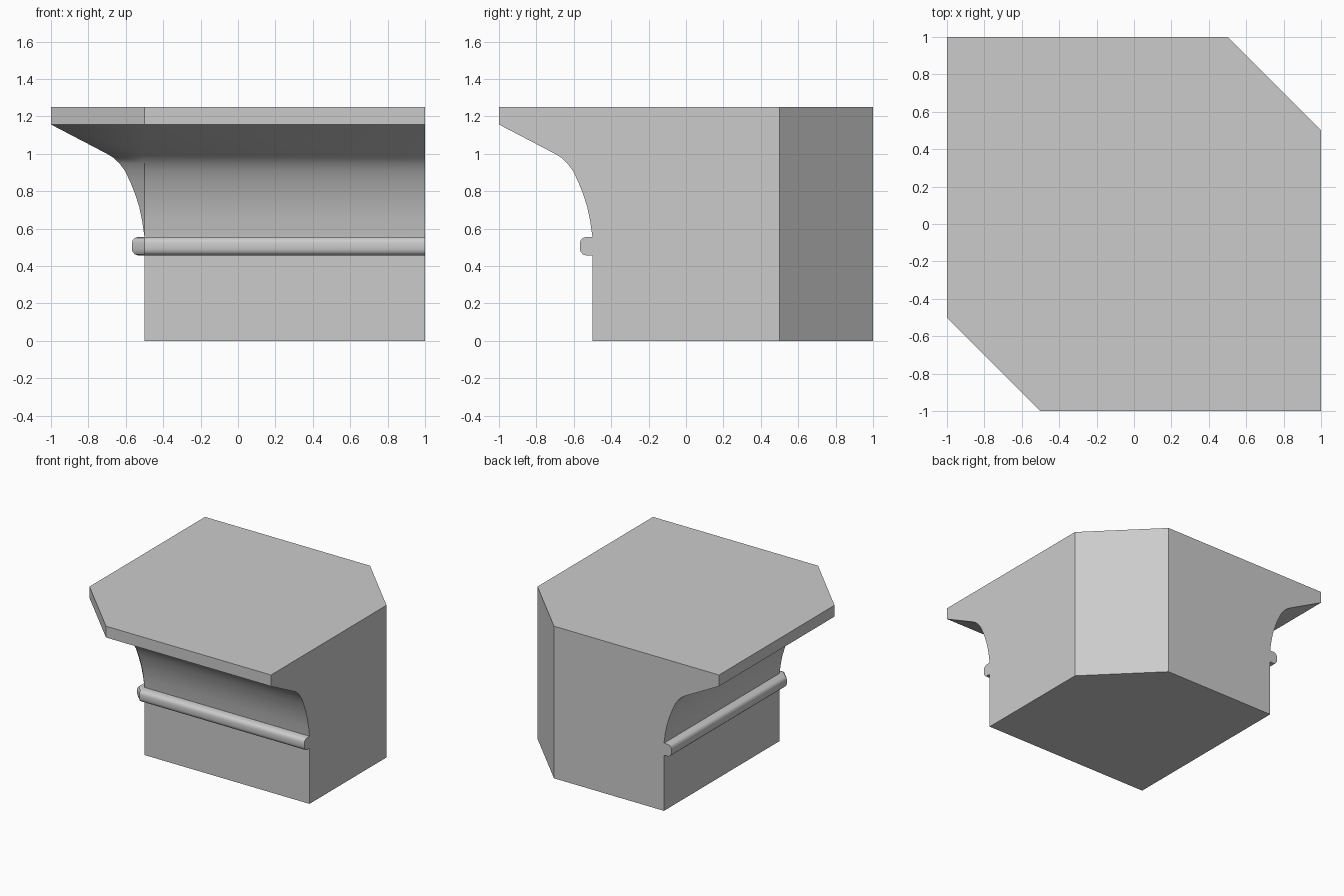
import bpy, bmesh, math

if "Cube" in bpy.data.objects:
    bpy.data.objects.remove(bpy.data.objects["Cube"])

# Moulding profile: (overhang beyond the body face, height)
profile = [(0, 0), (0, .457),
           (.035, .457), (.052, .463), (.063, .475), (.067, .49),   # bead
           (.067, .523), (.063, .538), (.052, .55), (.035, .556), (0, .556),
           (.012, .64), (.028, .715), (.05, .785), (.076, .85),     # cove
           (.105, .91), (.135, .95), (.165, .979), (.20, 1.0),
           (.5, 1.157), (.5, 1.25)]                                  # sloped soffit, slab edge

bm = bmesh.new()

def column(place):
    return [bm.verts.new((*place(d), z)) for d, z in profile]

# Sweep the profile along the front, across the clipped corner and along the left
cols = [column(lambda d: (1, -.5 - d)),
        column(lambda d: (-.5, -.5 - d)),
        column(lambda d: (-.5 - d, -.5)),
        column(lambda d: (-.5 - d, 1))]
for a, b in zip(cols, cols[1:]):
    for i in range(len(profile) - 1):
        bm.faces.new((a[i], a[i + 1], b[i + 1], b[i]))

# Back edges of the clipped rear corner
p0, p1 = [bm.verts.new((.5, 1, z)) for z in (0, 1.25)]
q0, q1 = [bm.verts.new((1, .5, z)) for z in (0, 1.25)]

# Flat right, back and rear-corner walls
bm.faces.new(cols[0] + [q1, q0])
bm.faces.new(cols[3] + [p1, p0])
bm.faces.new((p0, p1, q1, q0))
# Top and underside
bm.faces.new([c[-1] for c in cols] + [p1, q1])
bm.faces.new([c[0] for c in cols] + [p0, q0])

# Close the corner where the overhang shrinks to nothing
bmesh.ops.remove_doubles(bm, verts=bm.verts, dist=1e-4)
bmesh.ops.dissolve_degenerate(bm, dist=1e-5, edges=bm.edges)
bmesh.ops.recalc_face_normals(bm, faces=bm.faces)

mesh = bpy.data.meshes.new("corner_capital")
bm.to_mesh(mesh)
bm.free()
obj = bpy.data.objects.new("corner_capital", mesh)
bpy.context.collection.objects.link(obj)
bpy.context.view_layer.objects.active = obj
obj.select_set(True)
bpy.ops.object.shade_smooth_by_angle(angle=math.radians(30))
